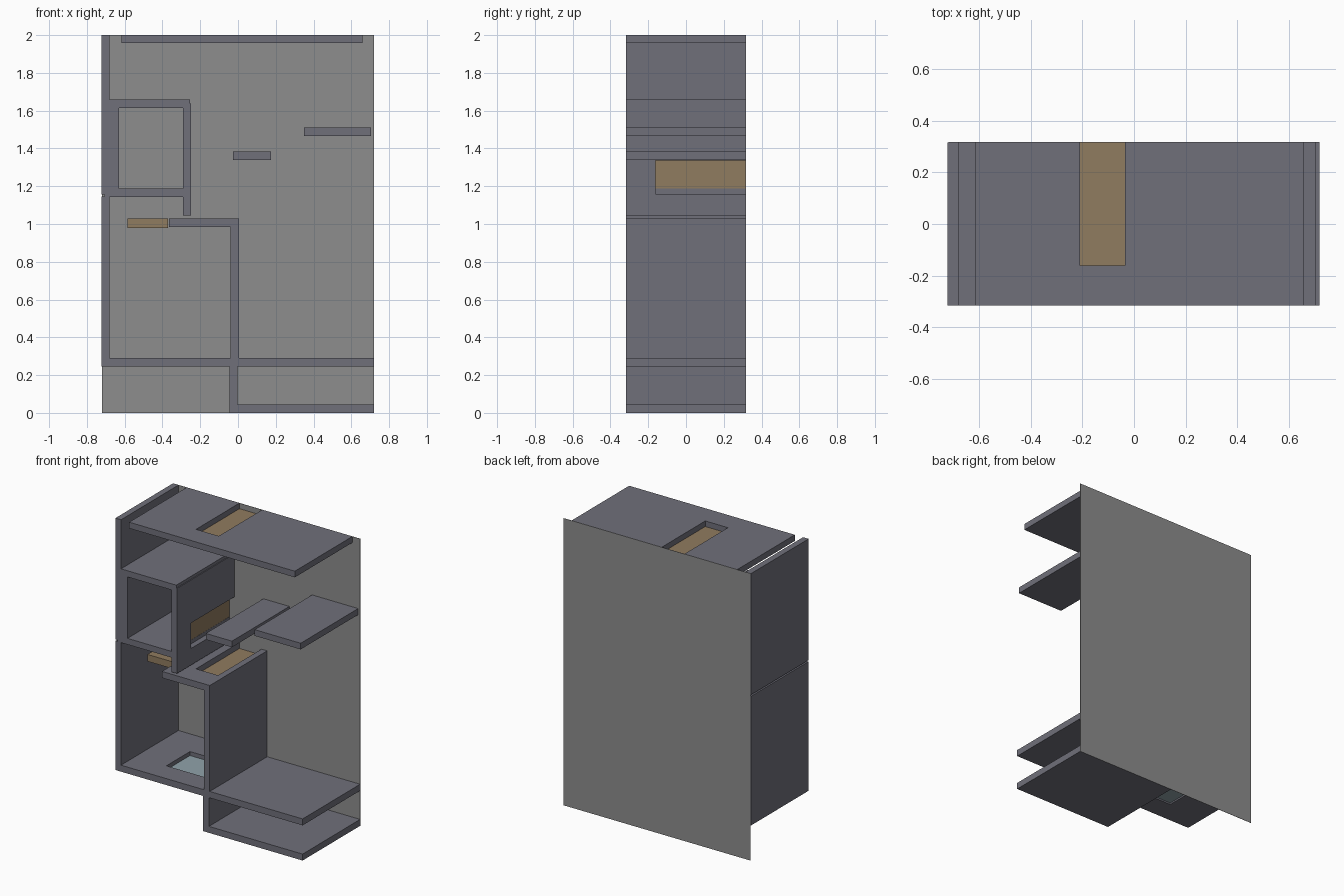
import bpy

if "Cube" in bpy.data.objects:
    bpy.data.objects.remove(bpy.data.objects["Cube"])

D = 0.317   # half depth of the unit


def material(name, rgb):
    m = bpy.data.materials.new(name)
    m.diffuse_color = (*rgb, 1)
    m.use_nodes = True
    m.node_tree.nodes["Principled BSDF"].inputs["Base Color"].default_value = m.diffuse_color
    return m


slate = material("slate_board", (0.16, 0.16, 0.195))
back_grey = material("back_grey", (0.27, 0.27, 0.27))
wood = material("warm_wood", (0.28, 0.2, 0.115))
glass = material("pale_glass", (0.28, 0.36, 0.4))


def box(name, x, z, y=(-D, D), mat=slate):
    """Box from its ranges along x, z and y."""
    bpy.ops.mesh.primitive_cube_add(size=1)
    o = bpy.context.object
    o.name = name
    lo, hi = zip(x, y, z)
    for v in o.data.vertices:
        v.co = [b if c > 0 else a for a, b, c in zip(lo, hi, v.co)]
    if mat:
        o.data.materials.append(mat)
    return o


def cut(board, x, z, y):
    """Cut a rectangular opening out of a board."""
    cutter = box("cutter", x, z, y, None)
    cutter.hide_render = True
    mod = board.modifiers.new("opening", 'BOOLEAN')
    mod.operation = 'DIFFERENCE'
    mod.solver = 'EXACT'
    mod.object = cutter
    bpy.context.view_layer.objects.active = board
    bpy.ops.object.modifier_apply(modifier=mod.name)
    bpy.data.objects.remove(cutter)


# Thin back sheet
box("back_panel", (-0.72, 0.72), (0, 2), (D - 0.001, D + 0.001), back_grey)

# Plain boards: name, x range, z range
for name, x, z in [
    ("left_side_upper", (-0.723, -0.68), (1.155, 2.0)),
    ("left_side_lower", (-0.723, -0.68), (0.245, 1.145)),
    ("cubby_left", (-0.68, -0.63), (1.187, 1.615)),
    ("cubby_top", (-0.68, -0.254), (1.615, 1.658)),
    ("cubby_bottom", (-0.707, -0.287), (1.144, 1.187)),
    ("divider_upper", (-0.04, 0.004), (0.29, 1.028)),
    ("divider_lower", (-0.046, -0.002), (0, 0.245)),
    ("base_board", (-0.002, 0.72), (0, 0.045)),
    ("small_shelf", (-0.026, 0.175), (1.34, 1.383)),
    ("right_shelf", (0.35, 0.705), (1.467, 1.51)),
]:
    box(name, x, z)

# Boards with a recess running to the back, floored with wood
RX, RY = (-0.21, -0.035), (-0.162, D)
for name, x, z in [("top_board", (-0.617, 0.66), (1.957, 2.0)),
                   ("middle_shelf", (-0.364, -0.04), (0.983, 1.028))]:
    board = box(name, x, z)
    cut(board, RX, (z[0] - 0.1, z[1] + 0.1), (RY[0], D + 0.1))
    box(name + "_inlay", RX, (z[0], z[0] + 0.004), RY, wood)

cubby_right = box("cubby_right", (-0.29, -0.248), (1.044, 1.637))
cut(cubby_right, (-0.4, -0.1), (1.16, 1.337), (RY[0], D + 0.1))
box("cubby_right_inlay", (-0.291, -0.288), (1.16, 1.337), RY, wood)

# Loose wooden ledge
box("wood_ledge", (-0.585, -0.37), (0.98, 1.028), RY, wood)

# Full-width shelf with a glass pane
lower = box("lower_shelf", (-0.72, 0.72), (0.245, 0.29))
cut(lower, (-0.44, -0.06), (0.1, 0.4), (-0.16, 0.10))
box("glass_pane", (-0.44, -0.06), (0.256, 0.262), (-0.16, 0.10), glass)
